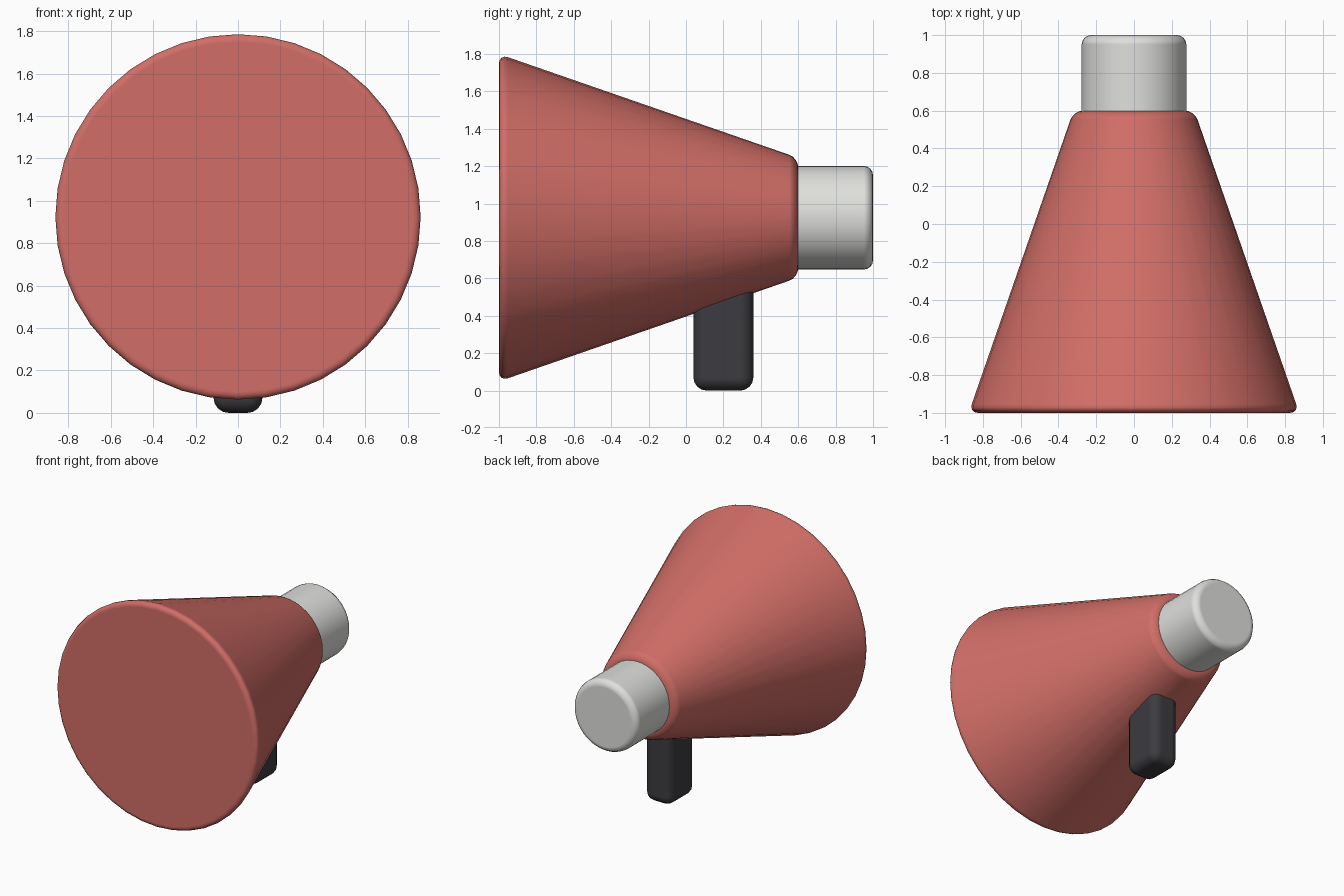
import bpy
import math

cube = bpy.data.objects.get("Cube")
if cube:
    bpy.data.objects.remove(cube, do_unlink=True)

AXIS_Z = 0.924


def make_material(name, rgb):
    mat = bpy.data.materials.new(name)
    mat.use_nodes = True
    color = (*rgb, 1.0)
    mat.diffuse_color = color
    bsdf = next(n for n in mat.node_tree.nodes if n.type == "BSDF_PRINCIPLED")
    bsdf.inputs["Base Color"].default_value = color
    return mat


def finish(obj, name, mat, bevel):
    """Name and colour a part, round its hard edges and smooth it."""
    obj.name = obj.data.name = name
    obj.data.materials.append(mat)
    bpy.ops.object.transform_apply(location=False, rotation=True, scale=True)
    bpy.ops.object.shade_smooth()
    mod = obj.modifiers.new("Rounded edges", "BEVEL")
    mod.width = bevel
    mod.segments = 4
    mod.limit_method = "ANGLE"
    mod.angle_limit = math.radians(30)
    mod.harden_normals = True
    return obj


def lathe_part(name, mat, y_front, y_back, r_front, r_back, bevel):
    """Round part lying along the y axis."""
    bpy.ops.mesh.primitive_cone_add(
        vertices=40, radius1=r_front, radius2=r_back, depth=y_back - y_front,
        location=(0, (y_front + y_back) / 2, AXIS_Z),
        rotation=(-math.pi / 2, 0, 0))
    return finish(bpy.context.object, name, mat, bevel)


red = make_material("warm red", (0.64, 0.155, 0.135))
white = make_material("light grey", (0.74, 0.74, 0.72))
black = make_material("charcoal", (0.045, 0.045, 0.052))

# Flared horn and the cylindrical cap behind it
lathe_part("horn", red, -1.0, 0.6, 0.875, 0.32, 0.05)
lathe_part("rear_cap", white, 0.5, 1.0, 0.277, 0.277, 0.05)

# Grip under the horn, with its top buried in the horn
bpy.ops.mesh.primitive_cube_add(size=1, location=(0, 0.2, 0.31))
grip = bpy.context.object
grip.scale = (0.23, 0.32, 0.62)
finish(grip, "grip", black, 0.07)
